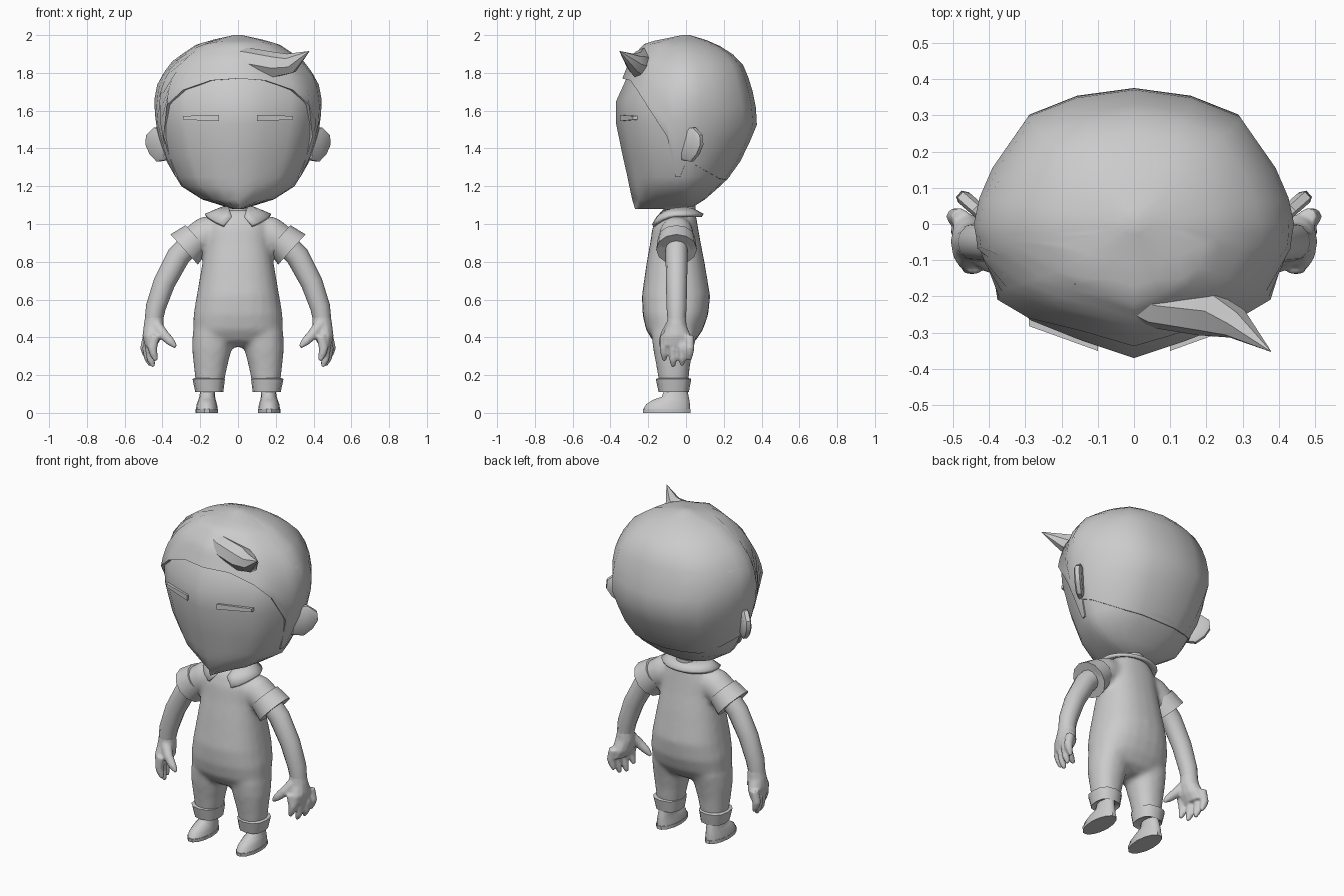
import bpy, bmesh, math
from mathutils import Vector

if "Cube" in bpy.data.objects:
    bpy.data.objects.remove(bpy.data.objects["Cube"])

grey = bpy.data.materials.new("plain_grey")
grey.use_nodes = True
grey.diffuse_color = (0.6, 0.6, 0.6, 1)
grey.node_tree.nodes["Principled BSDF"].inputs["Base Color"].default_value = (0.6, 0.6, 0.6, 1)


def select(ob):
    bpy.ops.object.select_all(action='DESELECT')
    ob.select_set(True)
    bpy.context.view_layer.objects.active = ob


def skin(name, rings, mirror=False, angle=50, closed=True, thick=0):
    """Bridge equal-length rings of points; cap the ends of closed ones."""
    bm = bmesh.new()
    vs = [[bm.verts.new(p) for p in ring] for ring in rings]
    n = len(vs[0])
    for a, b in zip(vs, vs[1:]):
        for i in range(n if closed else n - 1):
            j = (i + 1) % n
            bm.faces.new((a[i], a[j], b[j], b[i]))
    if closed:
        bm.faces.new(vs[0][::-1])
        bm.faces.new(vs[-1])
    bmesh.ops.remove_doubles(bm, verts=bm.verts, dist=0.0005)
    bmesh.ops.recalc_face_normals(bm, faces=bm.faces)
    mesh = bpy.data.meshes.new(name)
    bm.to_mesh(mesh)
    bm.free()
    mesh.materials.append(grey)
    ob = bpy.data.objects.new(name, mesh)
    bpy.context.collection.objects.link(ob)
    if thick:
        mod = ob.modifiers.new("thickness", 'SOLIDIFY')
        mod.thickness, mod.offset = thick, 0
    if mirror:
        ob.modifiers.new("mirror", 'MIRROR').use_clip = False
    select(ob)
    bpy.ops.object.shade_smooth_by_angle(angle=math.radians(angle))
    return ob


def stack(name, levels, n=16, power=1.0, **kw):
    """Level rings, each (z, centre x, half width, front y, back y)."""
    def soft(v):
        return math.copysign(abs(v) ** power, v)
    rings = []
    for z, cx, w, yf, yb in levels:
        angles = [math.tau * i / n for i in range(n)]
        rings.append([(cx + w * soft(math.cos(a)),
                       (yf + yb) / 2 + (yb - yf) / 2 * soft(math.sin(a)), z) for a in angles])
    return skin(name, rings, **kw)


def tube(name, path, n=10, **kw):
    """Limb along a path of (x, y, z, radius across, radius in y)."""
    pts = [Vector(p[:3]) for p in path]
    rings = []
    for k, p in enumerate(path):
        t = (pts[min(k + 1, len(pts) - 1)] - pts[max(k - 1, 0)]).normalized()
        v = t.cross(Vector((0, 1, 0))).normalized()
        u = v.cross(t)
        rings.append([pts[k] + v * p[3] * math.cos(math.tau * i / n)
                      + u * p[4] * math.sin(math.tau * i / n) for i in range(n)])
    return skin(name, rings, **kw)


def melt(base, others, voxel):
    """Fuse parts into one softly blended body."""
    for ob in others:
        select(ob)
        bpy.ops.object.convert(target='MESH')
    select(base)
    for ob in others:
        ob.select_set(True)
    bpy.ops.object.join()
    mod = base.modifiers.new("fuse", 'REMESH')
    mod.mode, mod.voxel_size, mod.use_smooth_shade = 'VOXEL', voxel, True
    mod = base.modifiers.new("soften", 'SMOOTH')
    mod.factor, mod.iterations = .5, 8


# Skull shape: height, half width, front depth, back depth
SKULL = [(1.08, .03, .27, .02), (1.13, .19, .285, .1), (1.2, .3, .3, .18), (1.25, .33, .31, .23),
         (1.36, .385, .335, .3), (1.53, .428, .37, .37), (1.65, .436, .37, .36), (1.76, .415, .32, .33),
         (1.87, .335, .285, .285), (1.96, .2, .21, .15), (2.0, .02, .02, .02)]
# Half outline seen from above, with the hairline height at each point
OUTLINE = [(0, -1, 1.77), (.33, -.87, 1.76), (.65, -.72, 1.71), (.83, -.54, 1.63), (.93, -.27, 1.46),
           (.97, -.18, 1.25), (.98, -.1, 1.25), (1, 0, 1.33), (.96, .2, 1.31), (.88, .42, 1.28),
           (.66, .8, 1.24), (.36, .94, 1.235), (0, 1, 1.23)]
OUTLINE += [(-x, y, z) for x, y, z in OUTLINE[-2:0:-1]]


def on_skull(x, y, z, grow=1.0):
    for a, b in zip(SKULL, SKULL[1:]):
        if z <= b[0]:
            break
    t = (z - a[0]) / (b[0] - a[0])
    w, f, k = (a[i] + (b[i] - a[i]) * t for i in (1, 2, 3))
    return Vector((x * w * grow, y * (f if y < 0 else k) * grow, z))


# Face and the underside of the skull, chin lowest at the front
face = [[on_skull(x, y, z) for x, y, _ in OUTLINE] for z, *_ in SKULL[:8]]
face.append([on_skull(x, y, 1.83, .95) for x, y, _ in OUTLINE])
skin("face", face, angle=60)

# Hair shell with folded-in lower edge, fuller at the front
hair = [[on_skull(x, y, h, .95) for x, y, h in OUTLINE]]
for s in range(13):
    t = math.sin(s / 12 * math.pi / 2)
    hair.append([on_skull(x, y, h + (2 - h) * t, 1.02 + max(0, -y) * .045 * (1 - t))
                 for x, y, h in OUTLINE])
skin("hair", hair, angle=50)

# Swept fringe ending in a spike
tube("fringe_spike", [(-.16, -.15, 1.93, .01, .02), (.04, -.225, 1.865, .07, .06),
                      (.19, -.24, 1.84, .07, .07), (.28, -.275, 1.85, .055, .045),
                      (.378, -.352, 1.915, .001, .001)], n=7, angle=40)

# Narrow eyes lying on the face
eye = []
for d in (.016, -.02):
    eye.append([(x, -.37 + x * .36 - d, z) for x, z in
                ((.1, 1.545), (.29, 1.552), (.29, 1.572), (.1, 1.577))])
skin("eye", eye, mirror=True, angle=20)

# Ears: tilted flat plates
ear_shape = [(-.06, -.08), (.01, -.09), (.06, -.05), (.09, 0), (.085, .05), (.03, .09), (-.05, .08)]
ear = []
for d, s in ((-.02, .8), (-.01, 1), (.012, 1), (.02, .85)):
    ear.append([(.415 + .75 * u * s + .7 * d, .025 + .66 * u * s - .75 * d, 1.42 + v * s)
                for u, v in ear_shape])
skin("ear", ear, mirror=True, angle=40)

stack("neck", [(1.0, 0, .065, -.07, .05), (1.2, 0, .065, -.07, .05)], n=12)

# One-piece suit: body, legs and sleeves fused together
suit = stack("suit", [(.35, 0, .1, -.12, 0), (.38, 0, .2, -.175, .05), (.44, 0, .238, -.212, .09),
                      (.52, 0, .236, -.23, .118), (.62, 0, .219, -.234, .128),
                      (.8, 0, .188, -.208, .098), (.9, 0, .172, -.19, .078),
                      (.98, 0, .17, -.178, .064), (1.04, 0, .14, -.155, .054),
                      (1.075, 0, .095, -.125, .044)], n=24, power=.85)
leg = stack("trouser_leg", [(.14, .15, .072, -.14, .01), (.25, .145, .09, -.158, .022),
                            (.34, .138, .106, -.175, .04), (.42, .13, .111, -.185, .06),
                            (.5, .12, .1, -.17, .05)], n=16, power=.9, mirror=True)
sleeve = tube("sleeve", [(.08, -.05, .965, .09, .08), (.17, -.05, .945, .097, .092),
                         (.25, -.05, .895, .085, .092)], n=14, mirror=True)
melt(suit, [leg, sleeve], .014)

stack("trouser_cuff", [(.12, .152, .06, -.13, 0), (.11, .152, .074, -.145, .015),
                       (.18, .155, .086, -.16, .028), (.185, .155, .07, -.14, .01)],
      n=12, power=.8, mirror=True, angle=40)

# Collar open at the front, drooping into two points
collar = []
for s, (r, gap) in enumerate(((.075, .7), (.125, .26), (.172, .46))):
    row = []
    for k in range(21):
        a = (k / 20 * 2 - 1) * (math.pi - gap)
        front = max(0, -math.cos(a))
        row.append((r * math.sin(a), -.05 + (r * .78 + .004) * math.cos(a),
                    1.085 - s * .02 - s * .034 * front ** 2))
    collar.append(row)
skin("collar", collar, closed=False, thick=.02, angle=40)

# Sleeve cuffs and arms
tube("sleeve_cuff", [(.222, -.05, .922, .07, .07), (.217, -.05, .927, .09, .098),
                     (.285, -.05, .865, .108, .108), (.28, -.05, .87, .07, .07)],
     n=12, mirror=True, angle=40)
tube("arm", [(.24, -.05, .91, .06, .06), (.315, -.05, .83, .062, .058), (.39, -.05, .69, .058, .056),
             (.435, -.05, .56, .053, .053), (.448, -.05, .48, .047, .047)],
     n=12, mirror=True, angle=70)

# Hands with a thumb and four fingers
hand = tube("hand", [(.441, -.05, .53, .046, .046), (.446, -.05, .46, .054, .055),
                     (.457, -.05, .4, .05, .08), (.465, -.05, .35, .03, .08)],
            n=12, mirror=True)
digits = []
for name, y, tip in (("index", -.115, .28), ("middle", -.068, .248),
                     ("ring", -.02, .255), ("little", .02, .285)):
    x = .458 + (y + .05) * .3
    digits.append(tube(name + "_finger",
                       [(x, y, .41, .026, .025), (x + .015, y, .34, .026, .025),
                        (x + .008, y, tip + .03, .022, .021), (x - .004, y, tip - .005, .011, .011)],
                       n=8, mirror=True))
digits.append(tube("thumb", [(.43, -.08, .46, .033, .033), (.395, -.11, .415, .03, .027),
                             (.355, -.125, .375, .024, .022), (.328, -.13, .348, .011, .011)],
                   n=8, mirror=True))
select(hand)
bpy.ops.object.convert(target='MESH')
melt(hand, digits, .007)

# Shoes with a flat sole
stack("shoe", [(.02, .165, .058, -.228, .025), (.045, .165, .054, -.215, .024),
               (.07, .164, .046, -.175, .02), (.085, .163, .042, -.13, .016),
               (.14, .16, .036, -.11, .005)], n=14, mirror=True, angle=60)
stack("sole", [(0, .165, .06, -.23, .028), (.02, .165, .06, -.232, .028)],
      n=14, mirror=True, angle=30)
